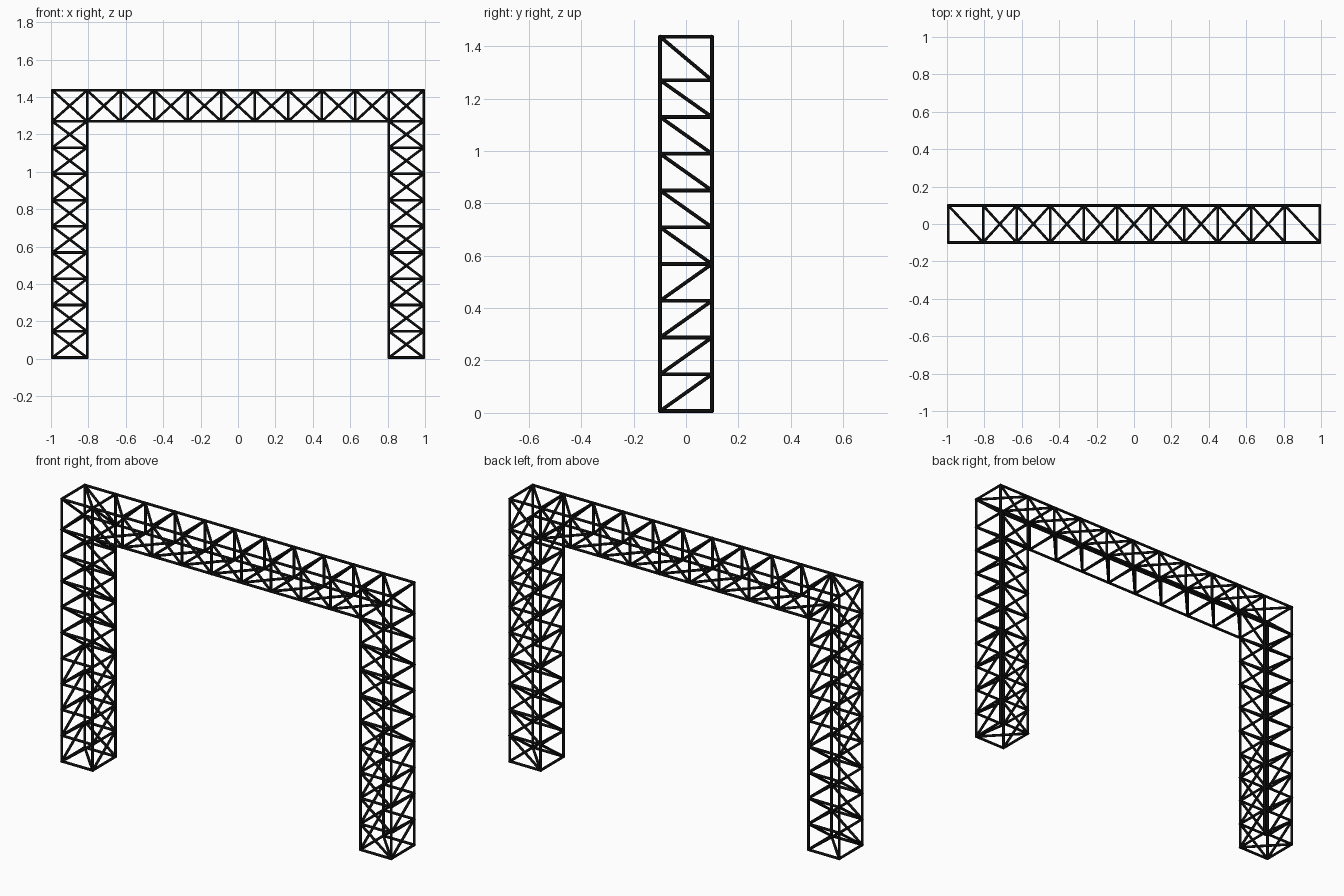
import bpy
import bmesh
from mathutils import Vector, Matrix

cube = bpy.data.objects.get("Cube")
if cube:
    bpy.data.objects.remove(cube, do_unlink=True)

XO, XI, Y = 0.993, 0.807, 0.099      # outer, inner and depth chord centres
Z0, ZB, ZT = 0.007, 1.27, 1.436      # foot, beam bottom, beam top
BAYS = 9
RADIUS = 0.007                       # tube radius

black = bpy.data.materials.new("black_metal")
black.use_nodes = True
black.diffuse_color = (0.004, 0.004, 0.004, 1)
black.node_tree.nodes["Principled BSDF"].inputs["Base Color"].default_value = (0.004, 0.004, 0.004, 1)


def tubes(name, ends):
    """One object made of straight round tubes, each given by two end points."""
    bm = bmesh.new()
    for a, b in ends:
        a, b = Vector(a), Vector(b)
        d = b - a
        turn = d.to_track_quat('Z', 'Y').to_matrix().to_4x4()
        bmesh.ops.create_cone(bm, cap_ends=True, segments=12, radius1=RADIUS, radius2=RADIUS,
                              depth=d.length + RADIUS,
                              matrix=Matrix.Translation((a + b) / 2) @ turn)
    for f in bm.faces:
        f.smooth = len(f.verts) == 4
    for e in bm.edges:
        e.smooth = all(f.smooth for f in e.link_faces)
    mesh = bpy.data.meshes.new(name)
    bm.to_mesh(mesh)
    bm.free()
    mesh.materials.append(black)
    bpy.context.collection.objects.link(bpy.data.objects.new(name, mesh))


def steps(a, b, n):
    return [a + (b - a) * i / n for i in range(n + 1)]


# Towers, mirrored left and right
levels = steps(Z0, ZB, BAYS) + [ZT]
for side, s in (("left", 1), ("right", -1)):
    xo, xi = s * XO, s * XI
    tubes(side + "_tower_chords",
          [((x, y, Z0), (x, y, ZT)) for x in (xo, xi) for y in (-Y, Y)])
    rungs, braces = [], []
    for z in levels:
        rungs += [((xo, y, z), (xi, y, z)) for y in (-Y, Y)]
        rungs += [((x, -Y, z), (x, Y, z)) for x in (xo, xi)]
    for i, (a, b) in enumerate(zip(levels, levels[1:])):
        # front and back diagonals cross each other
        braces += [((xo, -Y, a), (xi, -Y, b)), ((xi, Y, a), (xo, Y, b))]
        # side diagonals change direction partway up
        lo, hi = (a, b) if i < 4 else (b, a)
        braces += [((x, -Y, lo), (x, Y, hi)) for x in (xo, xi)]
    # foot and top diagonals
    west, east = sorted((xo, xi))
    braces += [((west, Y, z), (east, -Y, z)) for z in (Z0, ZT)]
    tubes(side + "_tower_rungs", rungs)
    tubes(side + "_tower_braces", braces)

# Cross beam between the towers
tubes("beam_chords", [((-XO, y, z), (XO, y, z)) for y in (-Y, Y) for z in (ZB, ZT)])
nodes = steps(-XI, XI, BAYS)
struts, braces = [], []
for x in nodes[1:-1]:
    struts += [((x, y, ZB), (x, y, ZT)) for y in (-Y, Y)]
    struts += [((x, -Y, z), (x, Y, z)) for z in (ZB, ZT)]
for a, b in zip(nodes, nodes[1:]):
    braces += [((a, -Y, ZT), (b, -Y, ZB)), ((a, Y, ZB), (b, Y, ZT)),
               ((a, Y, ZT), (b, -Y, ZT)), ((a, -Y, ZB), (b, Y, ZB))]
tubes("beam_struts", struts)
tubes("beam_braces", braces)
